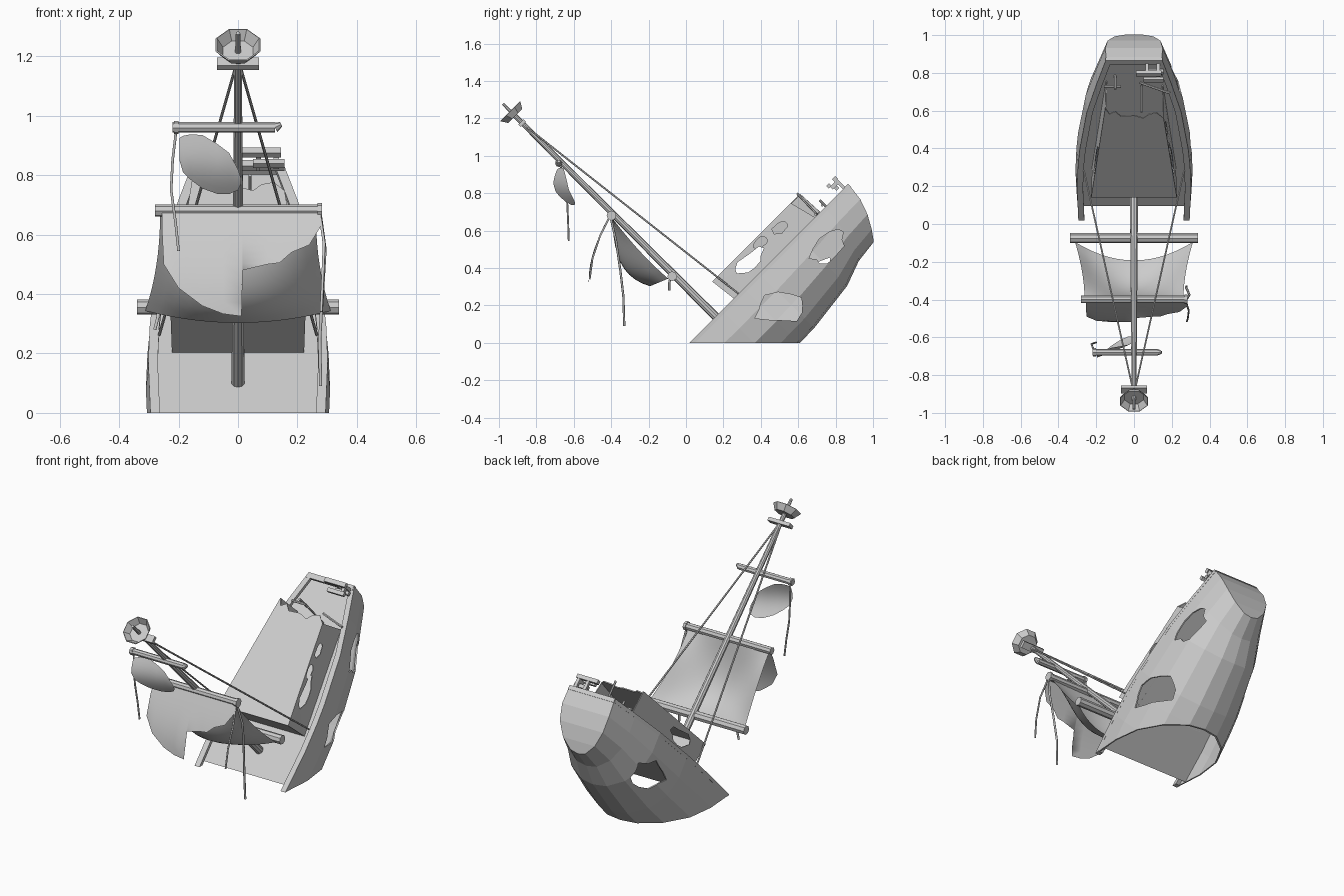
import bpy, bmesh, math, random
from mathutils import Vector

if "Cube" in bpy.data.objects:
    bpy.data.objects.remove(bpy.data.objects["Cube"])

R = math.sqrt(0.5)

# Ship coordinates: x across, u along the deck, v along the mast (tilted 45 degrees)
def S(x, u, v):
    return Vector((x, 0.035 + R * (u - v), R * (u + v)))

def mesh(name, verts, faces, smooth=False):
    me = bpy.data.meshes.new(name)
    me.from_pydata([tuple(v) for v in verts], [], faces)
    bm = bmesh.new()
    bm.from_mesh(me)
    bmesh.ops.recalc_face_normals(bm, faces=bm.faces[:])
    for f in bm.faces:
        f.smooth = smooth
    bm.to_mesh(me)
    bm.free()
    ob = bpy.data.objects.new(name, me)
    bpy.context.scene.collection.objects.link(ob)
    return ob

def loft(name, rows, closed=False, smooth=False, extra=None):
    n = len(rows[0])
    verts = [p for r in rows for p in r]
    faces = []
    for i in range(len(rows) - 1):
        for j in range(n if closed else n - 1):
            k = (j + 1) % n
            faces.append((i * n + j, i * n + k, (i + 1) * n + k, (i + 1) * n + j))
    if closed:
        faces += [tuple(range(n)), tuple(range(len(verts) - n, len(verts)))]
    return mesh(name, verts, faces + (extra or []), smooth)

def rod(name, a, b, r1, r2=None, n=8):
    r2 = r1 if r2 is None else r2
    d = (b - a).normalized()
    s = d.cross(Vector((0.01, 0.3, 1))).normalized()
    t = d.cross(s)
    ring = lambda c, r: [c + r * (math.cos(q) * s + math.sin(q) * t)
                         for q in [2 * math.pi * (i + .5) / n for i in range(n)]]
    return loft(name, [ring(a, r1), ring(b, r2)], True)

def box(name, x, u, v):
    ring = lambda xx: [S(xx, u[i], v[j]) for i, j in ((0, 0), (1, 0), (1, 1), (0, 1))]
    return loft(name, [ring(x[0]), ring(x[1])], True)

def bake(ob):
    dg = bpy.context.evaluated_depsgraph_get()
    me = bpy.data.meshes.new_from_object(ob.evaluated_get(dg))
    ob.modifiers.clear()
    ob.data = me

def cut(ob, cutters, thick=0):
    if thick:
        m = ob.modifiers.new("thick", 'SOLIDIFY')
        m.thickness, m.offset = thick, 0
    for c in cutters:
        m = ob.modifiers.new("cut", 'BOOLEAN')
        m.operation, m.solver, m.object = 'DIFFERENCE', 'EXACT', c
    bpy.context.view_layer.update()
    bake(ob)
    for c in cutters:
        bpy.data.objects.remove(c)

def jag(y, z, ry, rz, rot, x0, x1, seed):
    rnd = random.Random(seed)
    pts = []
    for i in range(12):
        q = 2 * math.pi * i / 12
        k = rnd.uniform(.72, 1.12)
        a, b = ry * k * math.cos(q), rz * k * math.sin(q)
        pts.append((y + a * math.cos(rot) - b * math.sin(rot), z + a * math.sin(rot) + b * math.cos(rot)))
    ob = loft("hole_cutter", [[Vector((x, *p)) for p in pts] for x in (x0, x1)], True)
    ob.hide_render = True
    return ob

def ground():
    ob = loft("ground_cutter", [[Vector((x, y, z)) for x, y in ((-2, -2), (2, -2), (2, 2), (-2, 2))]
                                for z in (-1, 0)], True)
    ob.hide_render = True
    return ob

# Hull: lofted sections with stern transom, torn holes, sliced at the sea floor
stations = [(-.1, .283, .40), (.0, .29, .40), (.233, .297, .405), (.4, .292, .402), (.516, .283, .40),
            (.8, .245, .365), (1.01, .193, .315), (1.185, .145, .30)]
section = [(1, 0), (1.03, .3), (.95, .58), (.7, .82), (.33, .97), (0, 1)]
rows = []
for u, w, d in stations:
    half = []
    for fx, fv in section:
        v = -d * fv
        uu = u - 1.34 * v * v * max(0, (u - .8) / .385)
        half.append((w * fx, uu, v))
    rows.append([S(*p) for p in half] + [S(-x, a, b) for x, a, b in half[-2::-1]])
n, base = len(rows[0]), (len(rows) - 1) * len(rows[0])
transom = [tuple(base + k for k in (i, i + 1, n - 2 - i, n - 1 - i)) for i in range(4)]
transom.append((base + 4, base + 5, base + 6))
hull = loft("hull", rows, extra=transom)
cut(hull, [ground(), jag(.5, .19, .15, .085, .1, .04, .5, 3), jag(.76, .51, .12, .06, .8, .04, .5, 5),
           jag(.69, .36, .12, .085, .5, -.5, -.04, 8)], .008)

def width(u):
    for (a, wa, _), (b, wb, _) in zip(stations, stations[1:]):
        if u <= b:
            return wa + (wb - wa) * (u - a) / (b - a)
    return stations[-1][1]

# Main deck
us = [.042, .233, .4, .516, .8, 1.01, 1.178]
loft("deck", [[S(k * width(u), u, -.042) for k in (-1, 1)] for u in us])

# Gunwale caps
for side, name in ((1, "gunwale_right"), (-1, "gunwale_left")):
    rail = loft(name, [[S(side * (w + dx), u, v) for dx, v in
                        ((-.027, -.008), (.005, -.008), (.005, .012), (-.027, .012))]
                       for u, w, _ in stations], True)
    cut(rail, [ground()])
box("stern_cap", (-.148, .148), (1.16, 1.19), (-.01, .014))

# Cabin with broken rear edge and holed walls
top = [(.225, .308), (.155, .9), (.12, .94), (.08, .93), (.05, .9), (.0, .92), (-.07, .915),
       (-.1, .95), (-.13, .93), (-.15, .97), (-.225, .308)]
verts = [S(x, u, .155) for x, u in top]
verts += [S(.22, .332, -.042), S(.15, .95, -.042), S(-.145, .98, -.042), S(-.22, .332, -.042)]
cabin = mesh("cabin", verts, [tuple(range(11)), (0, 1, 12, 11), (9, 10, 14, 13), (0, 11, 14, 10)])
cut(cabin, [jag(.34, .435, .095, .045, .75, -.4, .4, 2), jag(.4, .54, .045, .03, .6, .02, .4, 4),
            jag(.5, .615, .045, .03, .5, .02, .4, 6)], .006)

# Splintered posts and beams behind the cabin
for i, (a, b, r) in enumerate([((.04, .955, -.03), (.04, .96, .17), .006),
                               ((.03, 1.0, -.01), (.19, .95, .02), .007),
                               ((-.1, 1.02, -.04), (-.1, 1.02, .06), .007),
                               ((-.16, 1.01, .03), (-.07, 1.01, .03), .007)]):
    rod(f"broken_beam_{i}", S(*a), S(*b), r, n=6)

# Broken stern rail
for i, b in enumerate([((.01, .145), (1.145, 1.17), (.07, .092)), ((.05, .157), (1.098, 1.12), (.068, .088)),
                       ((.07, .157), (1.12, 1.14), (.03, .05)), ((.06, .078), (1.15, 1.167), (0, .072)),
                       ((.12, .138), (1.11, 1.167), (.05, .07)), ((.12, .138), (1.15, 1.167), (0, .072))]):
    box(f"stern_rail_{i}", *b)

# Mast, yards, crosstree
MU = .187
rod("mast", S(0, MU, -.042), S(0, MU, 1.53), .023, .013, 10)
rod("mast_tip", S(0, MU, 1.52), S(0, MU, 1.62), .011, .008)
for name, v, a, b, r in (("lower_yard", .329, -.34, .34, .026), ("middle_yard", .788, -.28, .28, .021),
                         ("upper_yard", 1.184, -.22, .125, .018)):
    rod(name, S(a, MU - .012, v), S(b, MU - .012, v), r)
rod("yard_splinter", S(.125, MU - .012, 1.184), S(.145, MU - .006, 1.192), .018, .008)
box("crosstree", (-.07, .07), (MU - .02, MU + .02), (1.465, 1.485))

# Crow's nest: open octagonal dish
def octagon(r, v):
    return [S(r * math.cos(q), MU + r * math.sin(q), v)
            for q in [math.pi * (i + .5) / 4 for i in range(8)]]
nest = mesh("crows_nest", octagon(.056, 1.53) + octagon(.079, 1.565),
            [tuple(range(8))] + [(i, (i + 1) % 8, 8 + (i + 1) % 8, 8 + i) for i in range(8)])
cut(nest, [], .005)

# Stays from masthead to gunwales
for s, name in ((1, "stay_right"), (-1, "stay_left")):
    rod(name, S(.008 * s, MU, 1.46), S(.265 * s, .36, .01), .005, n=6)

# Intact billowing sail between the yards
rows = []
for i in range(11):
    t = i / 10
    w = .262 + .05 * t * t
    row = []
    for j in range(15):
        q = j / 7 - 1
        row.append(S(w * q, .168 - .15 * math.sin(2.27 * t) * (1 - .85 * q * q),
                     .78 - t * (.405 + .04 * q * q)))
    rows.append(row)
loft("main_sail", rows, smooth=True)

# Torn sail hanging from the middle yard: columns of (x, top z, bottom z)
def torn(name, cols, depth):
    rows = []
    for x, zt, zb in cols:
        zs = [zt + (zb - zt) * i / 8 for i in range(9)]
        rows.append([Vector((x, depth(x, z), z)) for z in zs])
    loft(name, rows, smooth=True)
bottoms = [(-.255, .6), (-.25, .5), (-.2, .42), (-.12, .36), (-.05, .333), (.012, .325), (.016, .48),
           (.1, .5), (.14, .505), (.18, .54), (.24, .565), (.28, .63)]
torn("torn_sail", [(x, .675, z) for x, z in bottoms],
     lambda x, z: -.415 - .105 * math.sin(min(1, (.675 - z) / .34) * math.pi / 2))

# Upper sail scrap
torn("upper_sail_scrap", [(-.197, .925, .85), (-.185, .932, .81), (-.16, .937, .785), (-.12, .935, .755),
                          (-.07, .905, .737), (-.03, .875, .736), (0, .82, .75), (.01, .79, .77)],
     lambda x, z: -.685 + .4 * (x + .2) - .04 * math.sin(math.pi * min(1, max(0, (.94 - z) / .22)))
     + .03 * (.94 - z) / .2)

# Loose ropes and their knots
def rope(name, pts, r):
    cu = bpy.data.curves.new(name, 'CURVE')
    cu.dimensions, cu.bevel_depth, cu.bevel_resolution, cu.use_fill_caps = '3D', r, 1, True
    sp = cu.splines.new('POLY')
    sp.points.add(len(pts) - 1)
    for p, c in zip(sp.points, pts):
        p.co = (*c, 1)
    ob = bpy.data.objects.new(name + "_path", cu)
    bpy.context.scene.collection.objects.link(ob)
    bpy.context.view_layer.update()
    me = bpy.data.meshes.new_from_object(ob.evaluated_get(bpy.context.evaluated_depsgraph_get()))
    bpy.data.objects.remove(ob)
    bpy.context.scene.collection.objects.link(bpy.data.objects.new(name, me))

rope("upper_rope", [(-.208, -.67, .95), (-.22, -.65, .85), (-.225, -.635, .75), (-.21, -.63, .64), (-.2, -.627, .545)], .005)
rope("middle_rope", [(.275, -.405, .68), (.293, -.375, .55), (.283, -.35, .38), (.275, -.335, .25), (.278, -.33, .09)], .006)
rope("middle_rope_loose", [(.275, -.41, .67), (.29, -.46, .57), (.285, -.5, .45), (.28, -.515, .34)], .005)
rope("lower_rope", [(-.265, -.08, .36), (-.27, -.09, .32), (-.28, -.09, .28)], .006)
for name, x, v, r in (("upper_knot", -.208, 1.184, .022), ("middle_knot", .275, .788, .026)):
    rod(name, S(x - .008, MU - .012, v), S(x + .008, MU - .012, v), r)
